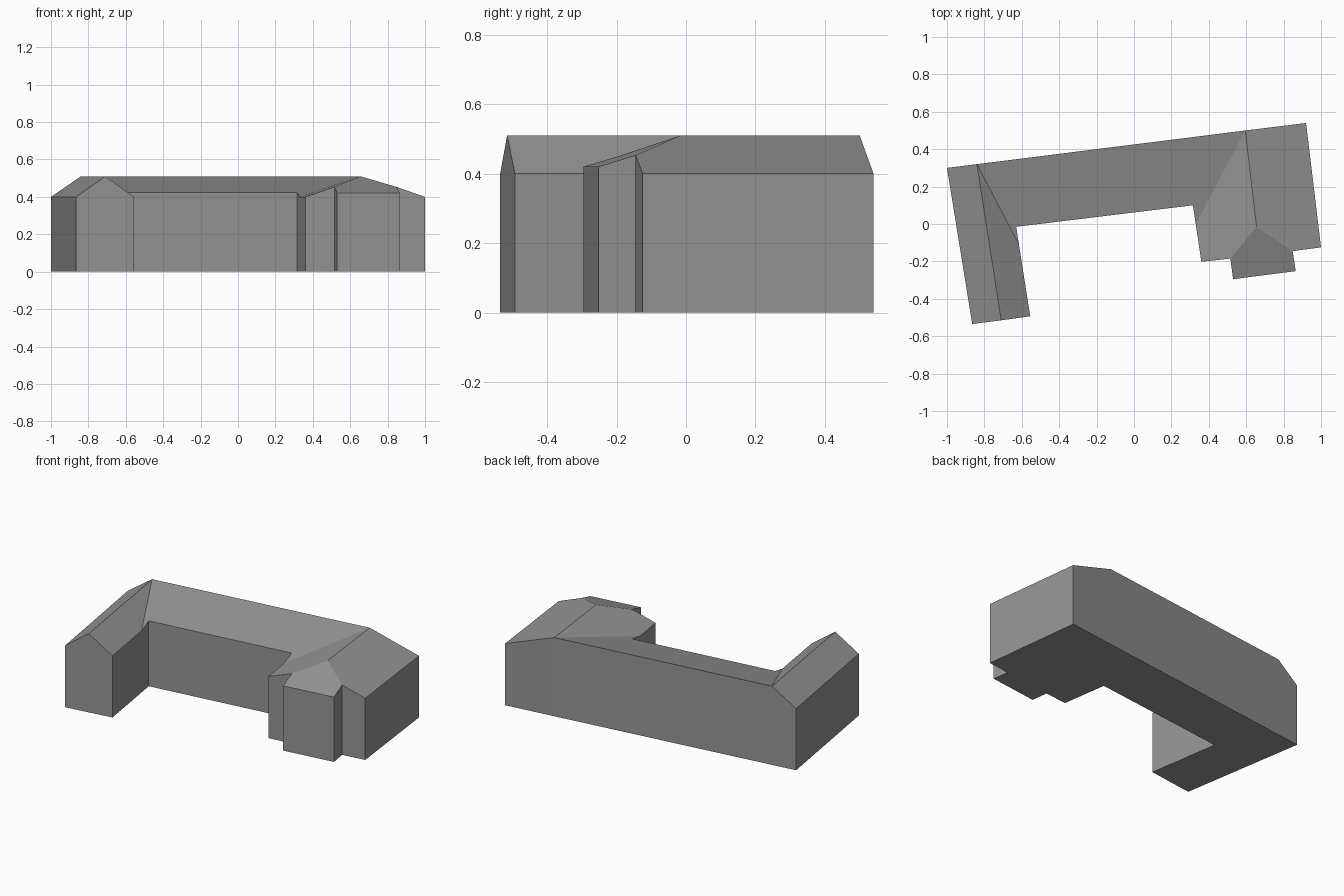
import bpy
import bmesh

cube = bpy.data.objects.get("Cube")
if cube:
    bpy.data.objects.remove(cube)

EAVE, RIDGE = 0.40, 0.51
MAIN_EAVE, GABLE, BAY_EAVE = 0.424, 0.453, 0.42

# Wall tops, counter-clockwise around the footprint from the back right corner
outline = {
    "wing_back": (-1.0, 0.30, EAVE),
    "wing_front_outer": (-0.865, -0.535, EAVE),
    "wing_front_ridge": (-0.71, -0.515, RIDGE),
    "wing_front_inner": (-0.555, -0.493, EAVE),
    "wing_valley": (-0.615, -0.11, EAVE),
    "court_wing": (-0.63, -0.015, MAIN_EAVE),
    "court_block": (0.315, 0.10, MAIN_EAVE),
    "block_valley": (0.33, 0.0, EAVE),
    "block_front_inner": (0.36, -0.202, EAVE),
    "bay_root_inner": (0.515, -0.185, GABLE),
    "bay_front_inner": (0.53, -0.295, BAY_EAVE),
    "bay_front_outer": (0.865, -0.252, BAY_EAVE),
    "bay_root_outer": (0.848, -0.145, GABLE),
    "block_front_outer": (1.0, -0.125, EAVE),
    "block_back": (0.92, 0.54, EAVE),
    "block_back_ridge": (0.595, 0.50, RIDGE),
    "wing_back_ridge": (-0.84, 0.32, RIDGE),
}

# Roof slopes, each listed by its corners
slopes = [
    "wing_back wing_front_outer wing_front_ridge wing_back_ridge",
    "wing_back_ridge wing_front_ridge wing_front_inner wing_valley",
    "wing_back_ridge wing_valley court_wing court_block block_valley block_back_ridge",
    "block_back_ridge block_valley block_front_inner bay_root_inner hip_peak",
    "hip_peak bay_root_inner bay_front_inner bay_front_outer bay_root_outer",
    "hip_peak bay_root_outer block_front_outer block_back block_back_ridge",
]

bm = bmesh.new()
top = {name: bm.verts.new(co) for name, co in outline.items()}
base = {name: bm.verts.new((x, y, 0)) for name, (x, y, z) in outline.items()}

# Walls and floor
names = list(outline)
for a, b in zip(names, names[1:] + names[:1]):
    bm.faces.new((base[a], base[b], top[b], top[a]))
bm.faces.new([base[n] for n in reversed(names)])

# Roof, with the free end of the block's ridge
top["hip_peak"] = bm.verts.new((0.655, -0.015, RIDGE))
for slope in slopes:
    bm.faces.new([top[n] for n in slope.split()])

bmesh.ops.recalc_face_normals(bm, faces=bm.faces)
mesh = bpy.data.meshes.new("building")
bm.to_mesh(mesh)
bm.free()

# Single plain grey finish
grey = bpy.data.materials.new("plain_grey")
grey.use_nodes = True
colour = (0.3, 0.3, 0.3, 1)
grey.diffuse_color = colour
grey.node_tree.nodes["Principled BSDF"].inputs["Base Color"].default_value = colour
mesh.materials.append(grey)

building = bpy.data.objects.new("building", mesh)
bpy.context.scene.collection.objects.link(building)
